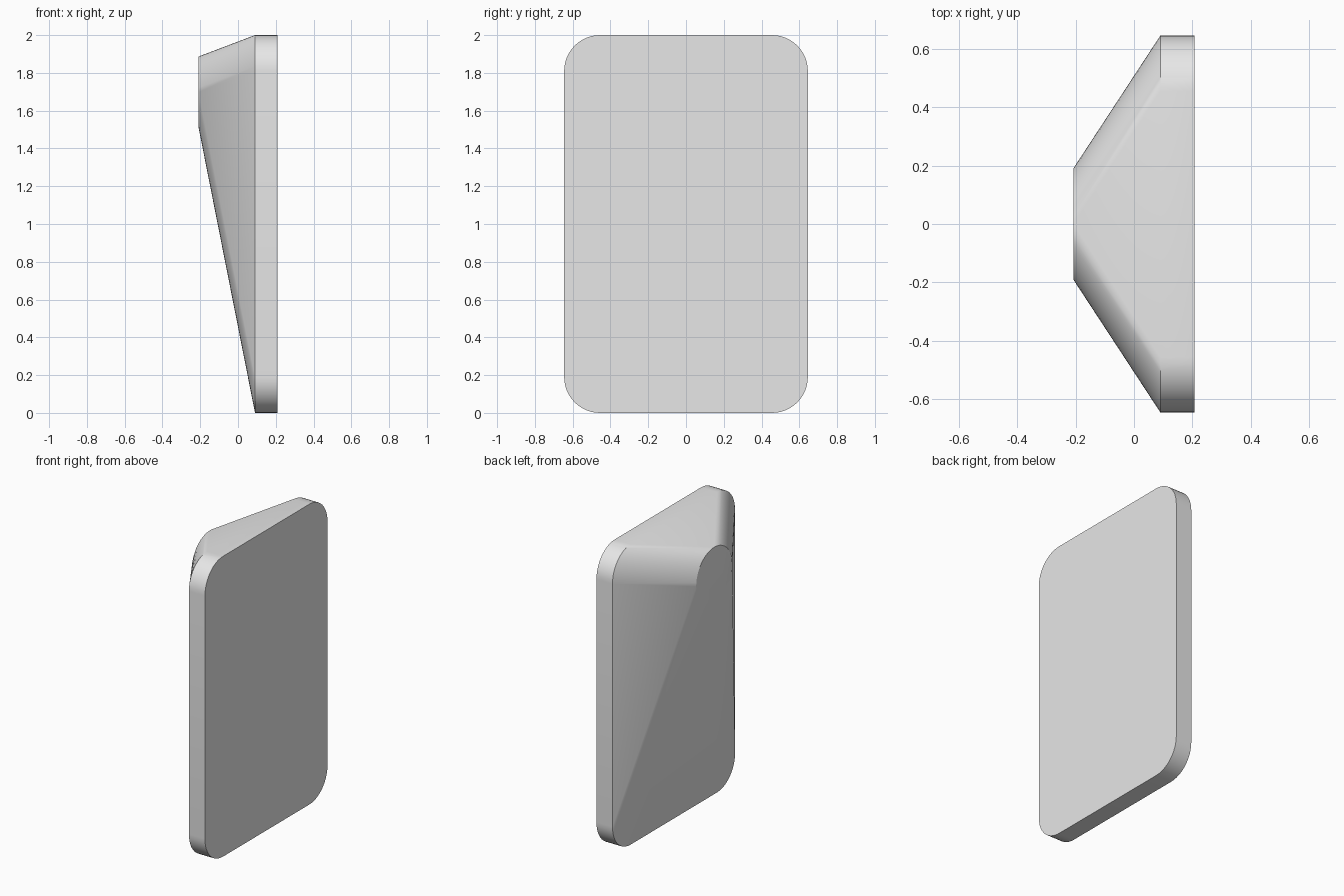
import bpy
import bmesh
import math

cube = bpy.data.objects.get("Cube")
if cube:
    bpy.data.objects.remove(cube, do_unlink=True)

HALF_Y, TOP_Z, RADIUS = 0.645, 2.0, 0.19
PLATE_X, MID_X, TIP_X = 0.208, 0.09, -0.208
TIP_Z = 1.697
STEPS = 12  # segments per rounded corner

grey = bpy.data.materials.new("light_grey")
grey.use_nodes = True
grey.diffuse_color = (0.8, 0.8, 0.8, 1)
grey.node_tree.nodes["Principled BSDF"].inputs["Base Color"].default_value = (0.8, 0.8, 0.8, 1)


def arc(bm, x, cy, cz, quadrant):
    """Vertices of one quarter circle in the plane at x."""
    angles = [(quadrant + i / STEPS) * math.pi / 2 for i in range(STEPS + 1)]
    return [bm.verts.new((x, cy + RADIUS * math.cos(a), cz + RADIUS * math.sin(a)))
            for a in angles]


def rounded_outline(bm, x):
    """Four corner arcs of the rounded plate outline."""
    y, low, high = HALF_Y - RADIUS, RADIUS, TOP_Z - RADIUS
    corners = [(y, high), (-y, high), (-y, low), (y, low)]
    return [arc(bm, x, cy, cz, q) for q, (cy, cz) in enumerate(corners)]


bm = bmesh.new()
outer = rounded_outline(bm, PLATE_X)
inner = rounded_outline(bm, MID_X)

# Round tip: four quarter arcs that share their end points
tip = [arc(bm, TIP_X, 0, TIP_Z, q) for q in range(4)]
for q in range(4):
    bm.verts.remove(tip[q][-1])
    tip[q][-1] = tip[(q + 1) % 4][0]

# Flat plate face and flat tip disc
bm.faces.new([v for a in outer for v in a])
bm.faces.new([v for a in tip for v in a[:-1]])

for q in range(4):
    n = (q + 1) % 4
    # Rounded corners of the plate rim and of the tapered body
    for i in range(STEPS):
        bm.faces.new((outer[q][i], outer[q][i + 1], inner[q][i + 1], inner[q][i]))
        bm.faces.new((inner[q][i], inner[q][i + 1], tip[q][i + 1], tip[q][i]))
    # Straight rim side and the flat triangle that runs to the tip
    bm.faces.new((outer[q][-1], outer[n][0], inner[n][0], inner[q][-1]))
    bm.faces.new((inner[q][-1], inner[n][0], tip[n][0]))

bmesh.ops.recalc_face_normals(bm, faces=bm.faces)
mesh = bpy.data.meshes.new("tapered_plate")
bm.to_mesh(mesh)
bm.free()
mesh.materials.append(grey)

plate = bpy.data.objects.new("tapered_plate", mesh)
bpy.context.collection.objects.link(plate)
bpy.ops.object.select_all(action="DESELECT")
plate.select_set(True)
bpy.context.view_layer.objects.active = plate
bpy.ops.object.shade_smooth_by_angle(angle=math.radians(30))
